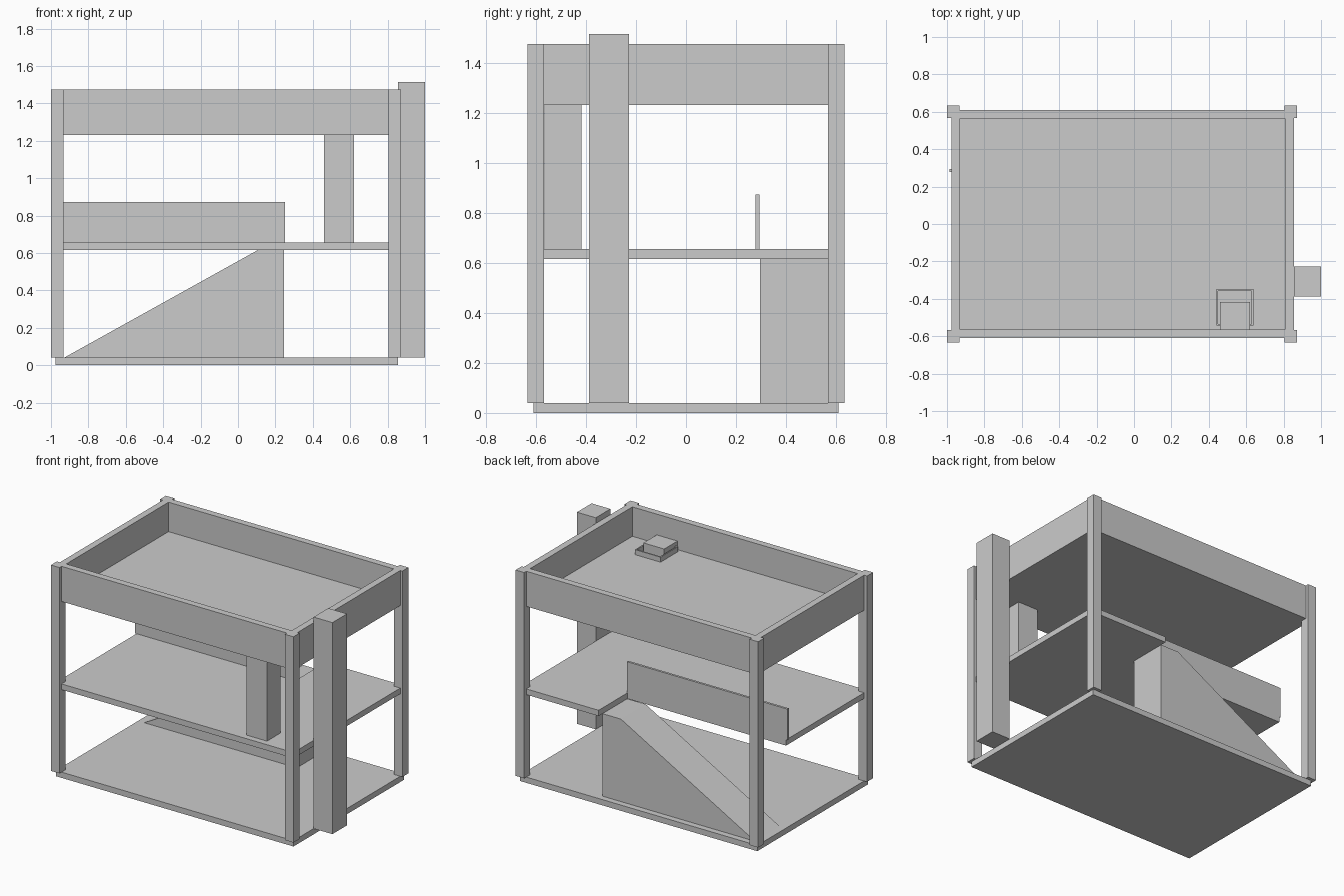
import bpy, bmesh

if "Cube" in bpy.data.objects:
    bpy.data.objects.remove(bpy.data.objects["Cube"])


def prism(name, outline, to3d, offset):
    """Extrude a closed outline (mapped to 3D by to3d) along offset."""
    bm = bmesh.new()
    face = bm.faces.new([bm.verts.new(to3d(a, b)) for a, b in outline])
    new = bmesh.ops.extrude_face_region(bm, geom=[face])["geom"]
    bmesh.ops.translate(bm, vec=offset, verts=[v for v in new if isinstance(v, bmesh.types.BMVert)])
    bmesh.ops.recalc_face_normals(bm, faces=bm.faces)
    mesh = bpy.data.meshes.new(name)
    bm.to_mesh(mesh)
    bm.free()
    obj = bpy.data.objects.new(name, mesh)
    bpy.context.collection.objects.link(obj)
    return obj


def slab(name, outline, z0, z1):
    return prism(name, outline, lambda x, y: (x, y, z0), (0, 0, z1 - z0))


def box(name, x0, x1, y0, y1, z0, z1):
    return slab(name, [(x0, y0), (x1, y0), (x1, y1), (x0, y1)], z0, z1)


def frame(name, x0, x1, y0, y1, z0, z1, t):
    """Rectangular ring of walls with thickness t, as one closed mesh."""
    bm = bmesh.new()
    rings = []
    for z, i in ((z0, 0), (z1, 0), (z1, t), (z0, t)):
        rings.append([bm.verts.new(p) for p in (
            (x0 + i, y0 + i, z), (x1 - i, y0 + i, z), (x1 - i, y1 - i, z), (x0 + i, y1 - i, z))])
    for r in range(4):
        a, b = rings[r], rings[(r + 1) % 4]
        for k in range(4):
            n = (k + 1) % 4
            bm.faces.new((a[k], a[n], b[n], b[k]))
    bmesh.ops.recalc_face_normals(bm, faces=bm.faces)
    mesh = bpy.data.meshes.new(name)
    bm.to_mesh(mesh)
    bm.free()
    bpy.context.collection.objects.link(bpy.data.objects.new(name, mesh))


X0, X1, Y = -0.977, 0.855, 0.61      # building footprint
T = 0.04                             # slab thickness
Z1, Z2, TOP = 0.615, 1.23, 1.475     # floor underside, roof underside, parapet top
SX, SY = 0.247, 0.293                # stairwell corner

# Ground slab and upper floor with the stairwell left open
box("ground_slab", X0, X1, -Y, Y, 0, T)
slab("upper_floor", [(X0, -Y), (X1, -Y), (X1, Y), (SX, Y), (SX, SY), (X0, SY)], Z1, Z1 + T)

# Roof deck and parapet
box("roof_deck", X0 + 0.047, X1 - 0.047, -Y + 0.047, Y - 0.047, Z2, Z2 + T)
frame("parapet", X0, X1, -Y, Y, Z2, TOP, 0.047)

# Corner columns
for side, x in (("left", -1.0), ("right", 0.805)):
    for end, y in (("front", -0.633), ("back", 0.567)):
        box(f"{end}_{side}_column", x, x + 0.066, y, y + 0.066, T, TOP)

# Stair ramp and the railing beside the stairwell
prism("stair_ramp", [(-0.93, T), (SX, T), (SX, Z1), (0.105, Z1)],
      lambda x, z: (x, SY + 0.002, z), (0, 0.272, 0))
box("stair_railing", -0.987, 0.25, 0.277, SY, Z1 + T, 0.872)

# Inner flue rising through the roof, with its curb
box("inner_flue", 0.46, 0.62, -0.566, -0.417, Z1 + T, 1.33)
frame("flue_curb", 0.44, 0.638, -0.543, -0.348, Z2 + T, 1.305, 0.009)

# Outside chimney
box("outer_chimney", X1, 1.0, -0.388, -0.227, T, 1.515)
